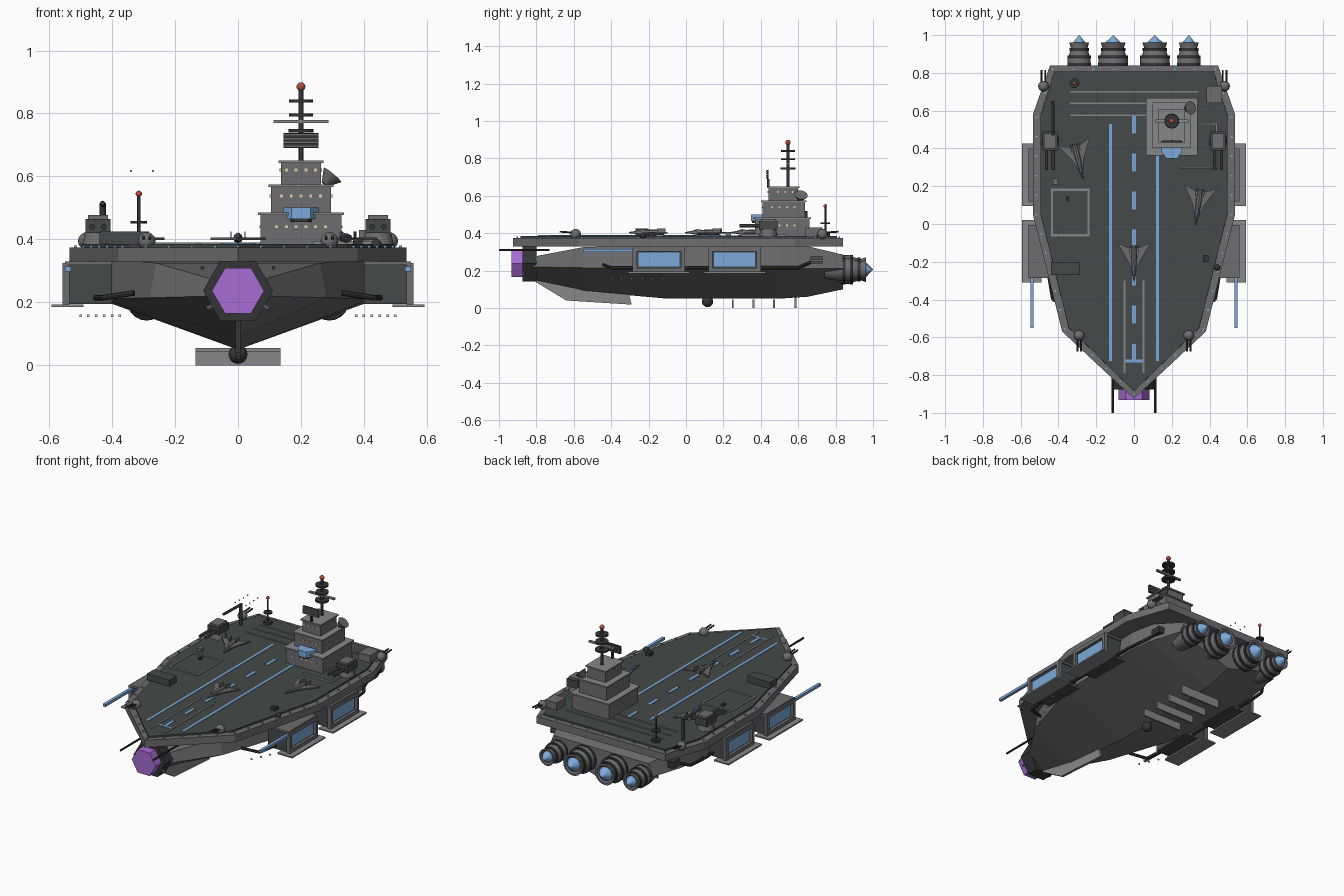
import bpy, bmesh, math
from mathutils import Matrix, Vector

if "Cube" in bpy.data.objects:
    bpy.data.objects.remove(bpy.data.objects["Cube"])


def mat(name, r, g, b):
    m = bpy.data.materials.new(name)
    m.diffuse_color = (r, g, b, 1)
    m.use_nodes = True
    m.node_tree.nodes["Principled BSDF"].inputs["Base Color"].default_value = m.diffuse_color
    return m


HULL = mat("hull grey", .155, .155, .165)
LIGHT = mat("light grey", .24, .245, .255)
DECK = mat("deck charcoal", .058, .068, .067)
DARK = mat("dark metal", .035, .036, .038)
BLUE = mat("blue glow", .20, .40, .70)
PURPLE = mat("purple glow", .38, .15, .65)
TAN = mat("window tan", .75, .62, .38)
RED = mat("beacon red", .45, .08, .04)


def finish(name, bm, mats, smooth=False):
    bmesh.ops.recalc_face_normals(bm, faces=bm.faces)
    me = bpy.data.meshes.new(name)
    bm.to_mesh(me)
    bm.free()
    for m in mats if isinstance(mats, list) else [mats]:
        me.materials.append(m)
    if smooth:
        me.polygons.foreach_set("use_smooth", [True] * len(me.polygons))
        me.set_sharp_from_angle(angle=math.radians(35))
    ob = bpy.data.objects.new(name, me)
    bpy.context.collection.objects.link(ob)
    return ob


def boxes(name, m, items):
    """Items are (x0, x1, y0, y1, z0, z1)."""
    bm = bmesh.new()
    for x0, x1, y0, y1, z0, z1 in items:
        t = Matrix.Translation(((x0 + x1) / 2, (y0 + y1) / 2, (z0 + z1) / 2))
        bmesh.ops.create_cube(bm, size=1, matrix=t @ Matrix.Diagonal((x1 - x0, y1 - y0, z1 - z0, 1)))
    return finish(name, bm, m)


def dots(name, m, pts, s=.01):
    h = s / 2
    return boxes(name, m, [(x - h, x + h, y - h, y + h, z - h, z + h) for x, y, z in pts])


def rod(name, m, a, b, r, r2=None, n=12):
    a, b = Vector(a), Vector(b)
    rot = (b - a).to_track_quat('Z', 'Y').to_matrix().to_4x4()
    bm = bmesh.new()
    bmesh.ops.create_cone(bm, cap_ends=True, segments=n, radius1=r, radius2=r if r2 is None else r2,
                          depth=(b - a).length, matrix=Matrix.Translation((a + b) / 2) @ rot)
    return finish(name, bm, m, n > 8)


def ball(name, m, c, r):
    bm = bmesh.new()
    bmesh.ops.create_uvsphere(bm, u_segments=16, v_segments=10, radius=r, matrix=Matrix.Translation(c))
    return finish(name, bm, m, True)


def prism(name, m, pts, axis):
    """Extrude a closed outline of 3D points along a vector."""
    bm = bmesh.new()
    f = bm.faces.new([bm.verts.new(p) for p in pts])
    g = bmesh.ops.extrude_face_region(bm, geom=[f])
    bmesh.ops.translate(bm, vec=axis, verts=[v for v in g['geom'] if isinstance(v, bmesh.types.BMVert)])
    return finish(name, bm, m)


def lathe_y(name, m, x, z, prof, n=20):
    bm = bmesh.new()
    rings = [[bm.verts.new((x + r * math.cos(k * math.tau / n), y, z + r * math.sin(k * math.tau / n)))
              for k in range(n)] for y, r in prof]
    for a, b in zip(rings, rings[1:]):
        for k in range(n):
            bm.faces.new((a[k], a[(k + 1) % n], b[(k + 1) % n], b[k]))
    bm.faces.new(rings[0])
    bm.faces.new(rings[-1])
    return finish(name, bm, m, True)


# Hull lofted through stations: y, top width, top z, knuckle width, knuckle z, keel z
stations = [(-.84, .07, .27, .09, .22, .15), (-.55, .26, .325, .28, .215, .09), (-.1, .41, .34, .42, .21, .05),
            (.5, .43, .34, .44, .21, .05), (.65, .40, .33, .42, .21, .06), (.84, .33, .285, .36, .21, .10)]
bm = bmesh.new()
rings = [[bm.verts.new(p) for p in ((-a, y, b), (a, y, b), (c, y, d), (0, y, e), (-c, y, d))]
         for y, a, b, c, d, e in stations]
for a, b in zip(rings, rings[1:]):
    for k in range(5):
        bm.faces.new((a[k], a[(k + 1) % 5], b[(k + 1) % 5], b[k]))
bm.faces.new(rings[0])
bm.faces.new(rings[-1])
finish("hull", bm, HULL)

# Flight deck slab with a raised dark surface inside a grey rim
half = [(.445, .84), (.535, .58), (.535, .05), (.38, -.57)]
outline = half + [(0, -.925)] + [(-x, y) for x, y in reversed(half)]
bm = bmesh.new()
low = [bm.verts.new((x, y, .33)) for x, y in outline]
top = [bm.verts.new((x, y, .375)) for x, y in outline]
bm.faces.new(low)
for k in range(len(low)):
    j = (k + 1) % len(low)
    bm.faces.new((low[k], low[j], top[j], top[k]))
face = bm.faces.new(top)
bmesh.ops.recalc_face_normals(bm, faces=bm.faces)
bmesh.ops.inset_individual(bm, faces=[face], thickness=.04)
side = bmesh.ops.inset_individual(bm, faces=[face], thickness=.0005, depth=.01)['faces']
for f in side + [face]:
    f.material_index = 1
finish("flight_deck", bm, [HULL, DECK])
rim = []
for (x, y), (u, v) in zip(outline, outline[1:] + outline[:1]):
    n = max(2, int(math.hypot(u - x, v - y) / .1))
    rim += [((x + (u - x) * k / n) * .965, (y + (v - y) * k / n) * .975, .377) for k in range(n)]
dots("rim_lights", BLUE, rim, .009)

# Deck markings
Z = .385
boxes("runway_stripes", BLUE, [(-.133, -.117, -.725, .53, Z, Z + .003), (.117, .133, -.725, .37, Z, Z + .003),
                               (-.045, .045, -.732, -.718, Z, Z + .003)]
      + [(-.011, .011, .48 - k * .2015, .575 - k * .2015, Z, Z + .004) for k in range(7)])
boxes("catapult_rails", LIGHT, [(s * .05 - .006, s * .05 + .006, -.79, -.3, Z, Z + .004) for s in (-1, 1)])
boxes("arresting_wires", LIGHT, [(-.34, u, y - .004, y + .004, Z, Z + .005)
                                 for y, u in ((.70, .34), (.64, .34), (.575, .07))])
boxes("lift_outline", LIGHT, [(-.44, -.235, -.065, -.053, Z, Z + .005), (-.44, -.235, .175, .187, Z, Z + .005),
                              (-.44, -.428, -.06, .18, Z, Z + .005), (-.247, -.235, -.06, .18, Z, Z + .005)])
boxes("deck_pipe", LIGHT, [(.24, .44, .293, .303, Z, Z + .01), (.432, .442, .293, .53, Z, Z + .01),
                           (.34, .442, .525, .535, Z, Z + .01)])
boxes("deck_container", DECK, [(-.44, -.285, -.27, -.2, Z, .425)])
boxes("stern_locker", HULL, [(.385, .465, .64, .73, Z, .43)])
boxes("deck_crates", DARK, [(.365, .395, -.2, -.165, Z, .405), (-.36, -.345, .12, .145, Z, .397)])
boxes("deck_hatch", HULL, [(-.428, -.402, .21, .24, Z, .405)])
ball("deck_dome", DARK, (.44, -.23, .385), .016)

# Delta-wing jets parked on deck
for px, py, ang in ((0, -.2, 0), (-.295, .34, 14), (.34, .1, -8)):
    M = Matrix.Translation((px, py, 0)) @ Matrix.Rotation(math.radians(ang), 4, 'Z')
    wing = prism("jet_wing", HULL, [(x, y, .398) for x, y in
                 ((0, -.1), (.03, 0), (.088, .1), (.03, .075), (-.03, .075), (-.088, .1), (-.03, 0))], (0, 0, .008))
    body = lathe_y("jet_body", HULL, 0, .404, [(-.105, .002), (-.05, .012), (.03, .016), (.085, .012)], 8)
    cockpit = lathe_y("jet_cockpit", BLUE, 0, .414, [(-.06, .002), (-.04, .008), (-.015, .003)], 8)
    tail = boxes("jet_tail_fins", HULL, [(s * .022 - .002, s * .022 + .002, .045, .09, .4, .425) for s in (-1, 1)])
    for ob in (wing, body, cockpit, tail):
        ob.matrix_world = M

# Command tower tiers with overhanging lids and lit windows
for k, (hx, y0, y1, z0, z1) in enumerate(((.128, .37, .66, .38, .485), (.095, .41, .635, .485, .575),
                                          (.063, .44, .6, .575, .65))):
    boxes("tower_tier", HULL, [(.2 - hx, .2 + hx, y0, y1, z0, z1 - .008)])
    boxes("tower_lid", LIGHT, [(.192 - hx, .208 + hx, y0 - .008, y1 + .008, z1 - .008, z1)])
    n, zc = 6 - k, (z0 + z1) / 2 + .008
    win = [(.2 + (i - (n - 1) / 2) * .031, y0, zc) for i in range(n)]
    win += [(.2 + s * hx, y0 + .05 + i * .04, zc) for s in (-1, 1) for i in range(n - 1)]
    dots("tower_windows", TAN, win, .009)
bay = ((-.055, .41), (-.055, .385), (-.03, .348), (.03, .348), (.055, .385), (.055, .41))
prism("bridge_glass", BLUE, [(.2 + x, y, .465) for x, y in bay], (0, 0, .036))
prism("bridge_sill", DARK, [(.2 + x * .8, y + .005, .455) for x, y in bay], (0, 0, .012))

# Main mast, radar discs and dish
rod("main_mast", DARK, (.2, .545, .64), (.2, .545, .88), .008)
for z, r in ((.745, .04), (.795, .038), (.84, .038)):
    rod("radar_disc", DARK, (.2, .545, z - .005), (.2, .545, z + .005), r, n=16)
boxes("mast_yard", LIGHT, [(.112, .288, .537, .553, .769, .779)])
boxes("radar_panel", DARK, [(.145, .255, .434, .442, .69, .738), (.195, .205, .434, .446, .645, .69)])
boxes("radar_panel_slats", HULL, [(.145, .255, .428, .436, .692 + k * .012, .7 + k * .012) for k in range(4)])
ball("mast_beacon", RED, (.2, .545, .885), .014)
rod("dish", HULL, (.275, .61, .575), (.3, .615, .605), .012, .036, 16)

# Secondary mast and stern crane
rod("aft_mast_base", DARK, (-.315, .745, .38), (-.315, .745, .4), .025)
rod("aft_mast", DARK, (-.315, .745, .39), (-.315, .745, .545), .005)
rod("aft_mast_disc", DARK, (-.315, .745, .45), (-.315, .745, .458), .026)
ball("aft_beacon", RED, (-.315, .745, .545), .01)
rod("crane_post", DARK, (-.43, .64, .38), (-.43, .64, .515), .01)
rod("crane_boom", DARK, (-.43, .65, .51), (-.43, .47, .515), .008)
dots("hover_lights", TAN, [(-.34 + i * .035, .46 + j * .04, .617) for i in (0, 2) for j in range(4)], .006)

for s in (-1, 1):
    # Heavy twin-gun turrets
    x = s * .445
    rod("turret_base", HULL, (x, .44, .38), (x, .44, .42), .05, .042, 16)
    boxes("turret_body", DECK, [(x - .04, x + .04, .39, .49, .42, .465)])
    boxes("turret_roof", HULL, [(x - .032, x + .032, .4, .48, .465, .477)])
    for d in (-.018, .018):
        rod("turret_barrel", DARK, (x + d, .4, .44), (x + d, .285, .44), .009)
    # Light ball turrets, fore and aft
    for bx, by, d in ((.29, -.59, -1), (.48, .73, 1)):
        ball("point_defence_ball", HULL, (s * bx, by, .395), .028)
        for o in (-.01, .01):
            rod("point_defence_barrel", DARK, (s * bx + o, by, .402), (s * bx + o, by + d * .085, .408), .005, n=8)
    # Side hangars with glowing doors
    for c in (-.145, .26):
        def sided(name, m, items):
            boxes(name, m, [(min(s * a, s * b), max(s * a, s * b), c + p, c + q, e, f)
                            for a, b, p, q, e, f in items])
        sided("hangar_box", DECK, [(.40, .54, -.13, .13, .195, .32)])
        sided("hangar_roof", HULL, [(.40, .55, -.14, .14, .318, .33)])
        sided("hangar_frame", HULL, [(.535, .558, -.14, -.118, .193, .325), (.535, .558, .118, .14, .193, .325),
                                     (.535, .558, -.12, .12, .302, .325), (.535, .558, -.12, .12, .193, .215)])
        sided("hangar_door", BLUE, [(.538, .544, -.11, .11, .222, .296)])
        sided("hangar_sill", LIGHT, [(.49, .592, -.165, .165, .185, .194)])
    boxes("launch_rail", BLUE, [(s * .54 - .009, s * .54 + .009, -.55, -.1, .298, .314)])
    # Hull conduit, vent and marker lights
    path = [(.33, -.44, .23), (.43, -.40, .215), (.455, -.25, .215), (.46, .5, .215), (.45, .6, .215), (.40, .68, .25)]
    for a, b in zip(path, path[1:]):
        rod("hull_conduit", DARK, (s * a[0], *a[1:]), (s * b[0], *b[1:]), .009, n=8)
    boxes("hull_vent", DARK, [(s * .405 - .02, s * .405 + .02, .665, .73, .235, .275)])
    boxes("hull_vent_slats", HULL, [(s * .405 - .024, s * .405 + .024, .665, .73, z, z + .006)
                                    for z in (.237, .251, .265)])
    dots("marker_lights", TAN, [(s * (.375 + k * .025), -.4 + k * .055, .157) for k in range(6)], .008)
    # Bow prongs
    rod("bow_prong", DARK, (s * .113, -.73, .31), (s * .113, -1, .31), .006, n=8)
    rod("bow_strut", HULL, (s * .06, -.86, .2), (s * .1, -.87, .18), .008, n=8)
    # Main engines: ringed nozzles with glowing cones
    for ex, r in ((.11, .077), (.29, .061)):
        lathe_y("engine", HULL, s * ex, .205, [(.74, r * .8), (.83, r), (.875, r), (.89, r * .9), (.93, r * .72),
                                               (.962, r * .86), (.962, r * .7), (.945, r * .5)])
        for y in (.845, .885, .925):
            k = .84 if y > .9 else 1.03
            lathe_y("engine_ring", DARK, s * ex, .205, [(y - .008, r * k), (y + .008, r * k)])
        lathe_y("engine_glow", BLUE, s * ex, .205, [(.94, r * .58), (.962, r * .52), (1, .001)])

# Bow emitter: hexagonal dark collar and purple core
for name, m, y0, y1, r in (("bow_collar", DARK, -.875, -.80, .111), ("bow_emitter", PURPLE, -.932, -.86, .083)):
    prism(name, m, [(r * math.cos(k * math.pi / 3), y0, .237 + r * math.sin(k * math.pi / 3)) for k in range(6)],
          (0, y1 - y0, 0))

# Keel fin, sensor ball and ventral plates
prism("keel_fin", LIGHT, [(-.008, y, z) for y, z in
                          ((-.83, .155), (-.64, .04), (-.29, .018), (-.31, .09), (-.6, .14))], (.016, 0, 0))
ball("keel_sensor", DARK, (0, .115, .035), .03)
boxes("ventral_plates", LIGHT, [(-.135, .135, y - .005, y + .005, 0, .046 if y < .5 else .055)
                                for y in (.25, .36, .47, .585)])
